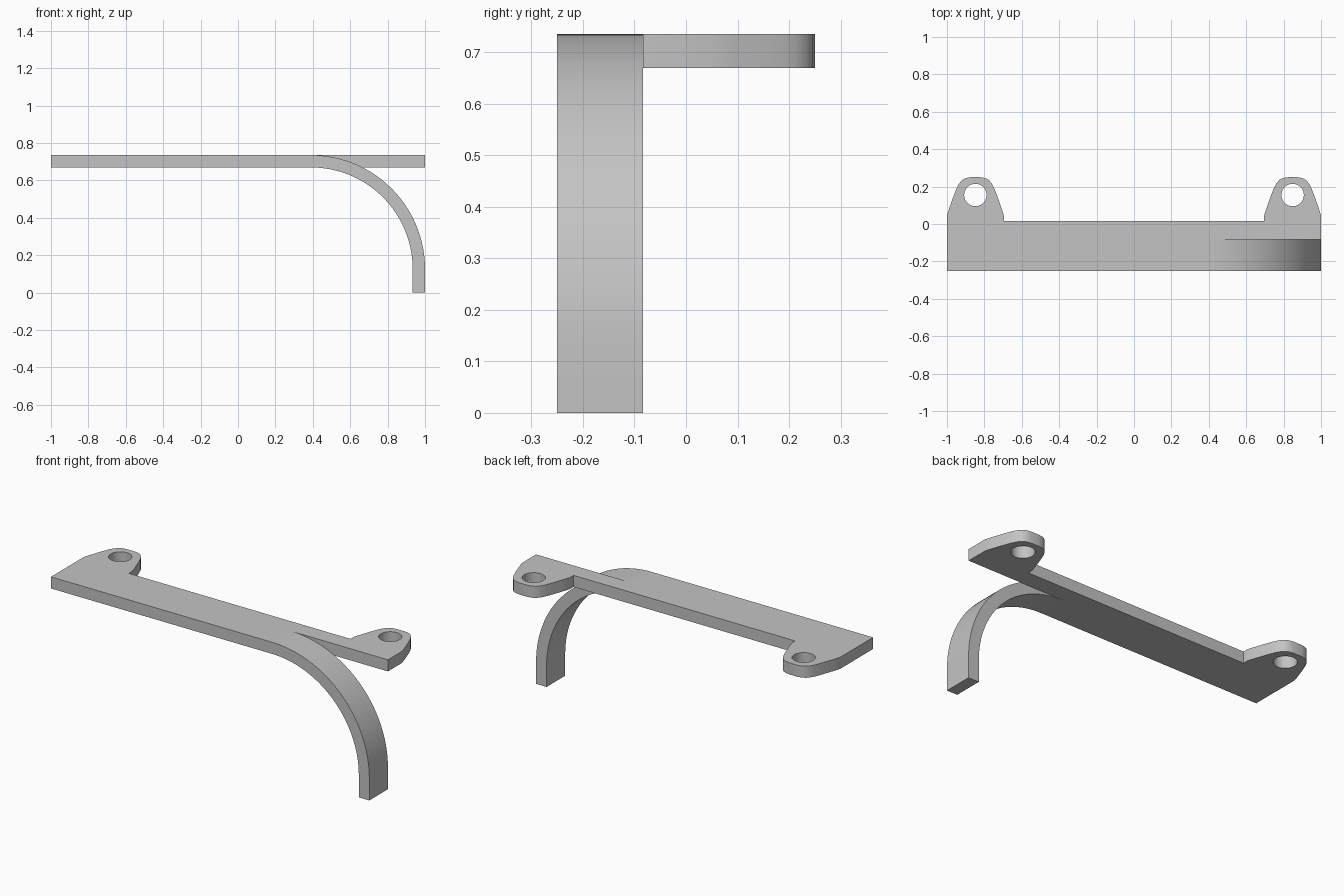
import bpy, bmesh
from math import sin, cos, pi, radians

cube = bpy.data.objects.get("Cube")
if cube:
    bpy.data.objects.remove(cube, do_unlink=True)

grey = bpy.data.materials.new("light grey")
grey.use_nodes = True
colour = (0.55, 0.55, 0.55, 1)
grey.diffuse_color = colour
grey.node_tree.nodes["Principled BSDF"].inputs["Base Color"].default_value = colour

TOP, THICK = 0.735, 0.066
FRONT, SLIT, BACK = -0.25, -0.083, 0.015
RADIUS = 0.61
BEND_X, BEND_Z = 1 - RADIUS, TOP - RADIUS
TAB_X, HOLE_Y, HOLE_R = 0.848, 0.155, 0.06


def extruded(name, loops, offset):
    """Fill the outer loop around any hole loops, then extrude it."""
    bm = bmesh.new()
    for loop in loops:
        verts = [bm.verts.new(p) for p in loop]
        for a, b in zip(verts, verts[1:] + verts[:1]):
            bm.edges.new((a, b))
    bmesh.ops.triangle_fill(bm, edges=bm.edges[:], use_beauty=True)
    extrusion = bmesh.ops.extrude_face_region(bm, geom=bm.faces[:], use_keep_orig=True)
    moved = [g for g in extrusion["geom"] if isinstance(g, bmesh.types.BMVert)]
    bmesh.ops.translate(bm, verts=moved, vec=offset)
    bmesh.ops.recalc_face_normals(bm, faces=bm.faces[:])
    mesh = bpy.data.meshes.new(name)
    bm.to_mesh(mesh)
    bm.free()
    mesh.materials.append(grey)
    obj = bpy.data.objects.new(name, mesh)
    bpy.context.collection.objects.link(obj)
    bpy.ops.object.select_all(action="DESELECT")
    obj.select_set(True)
    bpy.context.view_layer.objects.active = obj
    bpy.ops.object.shade_smooth_by_angle(angle=radians(30))
    return obj


# Mounting tab outline: half profile mirrored about its centre
half = [(0.152, 0.045), (0.138, 0.09), (0.115, 0.155), (0.1, 0.193), (0.088, 0.215),
        (0.072, 0.235), (0.05, 0.246), (0.025, 0.25)]
tab = half + [(-x, y) for x, y in reversed(half)]

# Flat plate with two drilled tabs, notched where the strip bends away
z = TOP - THICK
outline = [(-1, FRONT), (BEND_X, FRONT), (BEND_X, SLIT), (1, SLIT)]
outline += [(TAB_X + x, y) for x, y in tab] + [(TAB_X - 0.152, BACK)]
outline += [(-TAB_X + 0.152, BACK)] + [(-TAB_X + x, y) for x, y in tab]
loops = [[(x, y, z) for x, y in outline]]
for side in (-1, 1):
    loops.append([(side * TAB_X + HOLE_R * cos(a * pi / 20),
                   HOLE_Y + HOLE_R * sin(a * pi / 20), z) for a in range(40)])
extruded("mounting_plate", loops, (0, 0, THICK))


# Curved strip bending down to a straight foot
def arc(radius):
    return [(BEND_X + radius * sin(a * pi / 64), FRONT, BEND_Z + radius * cos(a * pi / 64))
            for a in range(33)]


foot = [(1, FRONT, 0), (1 - THICK, FRONT, 0)]
extruded("curved_leg", [arc(RADIUS) + foot + arc(RADIUS - THICK)[::-1]],
         (0, SLIT - FRONT, 0))
